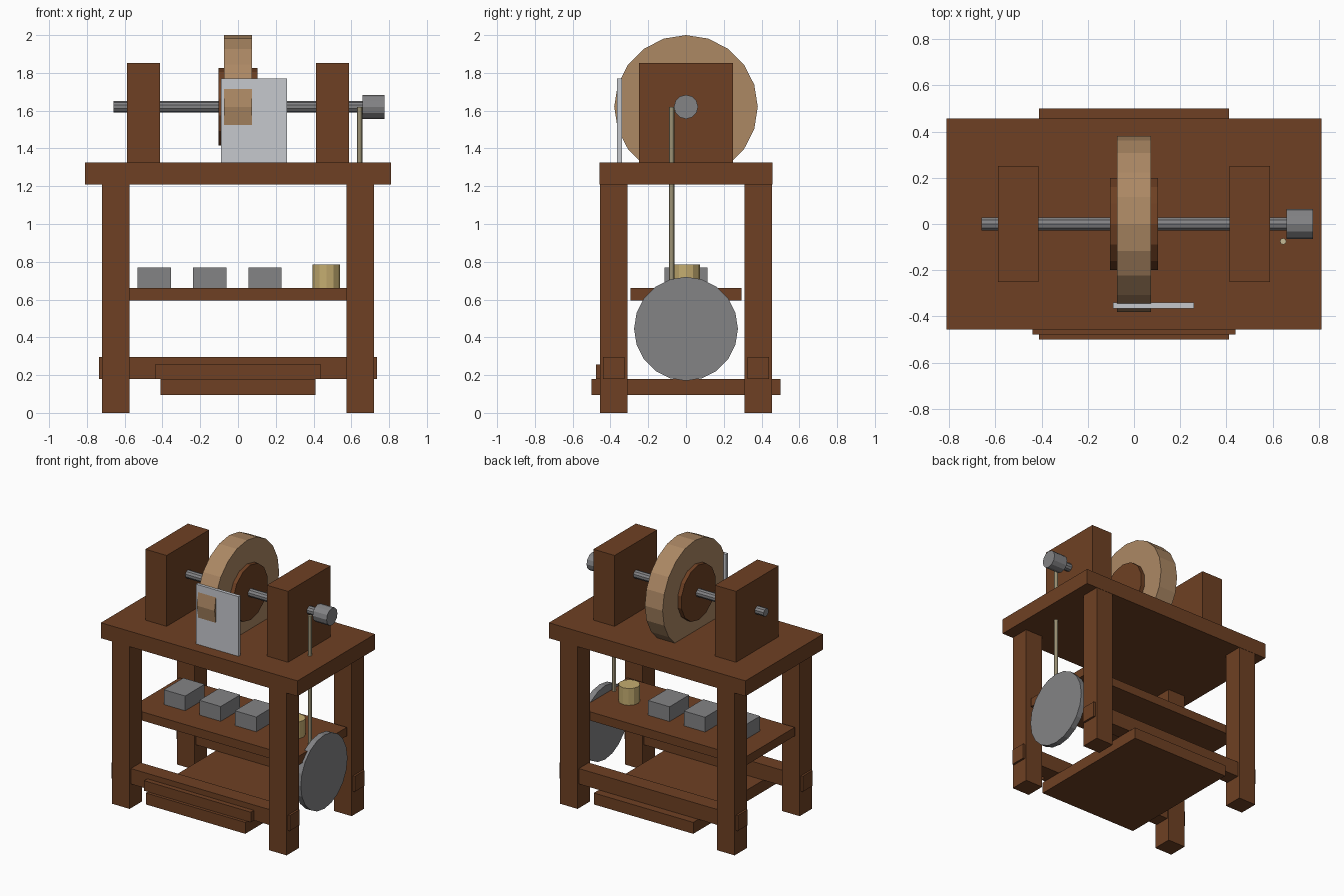
import bpy, bmesh
from math import sin, cos, pi

if "Cube" in bpy.data.objects:
    bpy.data.objects.remove(bpy.data.objects["Cube"])


def srgb(name, r, g, b):
    m = bpy.data.materials.new(name)
    lin = [(c / 255 / 12.92) if c < 10 else ((c / 255 + 0.055) / 1.055) ** 2.4 for c in (r, g, b)]
    m.diffuse_color = (*lin, 1)
    m.use_nodes = True
    m.node_tree.nodes["Principled BSDF"].inputs["Base Color"].default_value = m.diffuse_color
    return m


WOOD = srgb("dark brown wood", 110, 64, 35)
STONE = srgb("tan grindstone", 172, 136, 100)
METAL = srgb("grey metal", 131, 131, 133)
STEEL = srgb("pale steel", 198, 200, 206)
BRASS = srgb("brass", 196, 172, 112)
ROPE = srgb("pale cord", 198, 186, 150)


def finish(name, bm, mat):
    bmesh.ops.recalc_face_normals(bm, faces=bm.faces)
    me = bpy.data.meshes.new(name)
    bm.to_mesh(me)
    bm.free()
    me.materials.append(mat)
    ob = bpy.data.objects.new(name, me)
    bpy.context.collection.objects.link(ob)
    return ob


def box(name, x, y, z, mat=WOOD):
    """Box given by (min, max) on each axis."""
    bm = bmesh.new()
    bmesh.ops.create_cube(bm, size=1)
    for v in bm.verts:
        v.co = [(a + b) / 2 + c * (b - a) for c, (a, b) in zip(v.co, (x, y, z))]
    return finish(name, bm, mat)


def cyl(name, axis, span, centre, radius, sides, mat):
    """Flat-sided cylinder along x (centre = y, z) or z (centre = x, y)."""
    bm = bmesh.new()
    rings = []
    for s in span:
        ring = []
        for i in range(sides):
            t = 2 * pi * i / sides
            a, b = centre[0] + radius * sin(t), centre[1] + radius * cos(t)
            ring.append(bm.verts.new((s, a, b) if axis == 'x' else (a, b, s)))
        rings.append(ring)
        bm.faces.new(ring)
    for i in range(sides):
        j = (i + 1) % sides
        bm.faces.new((rings[0][i], rings[0][j], rings[1][j], rings[1][i]))
    return finish(name, bm, mat)


def span(s, a, b):
    return tuple(sorted((s * a, s * b)))


# Frame: top, legs, long rails, bearing blocks
box("table_top", (-.81, .81), (-.457, .457), (1.21, 1.325))
for sy, fb in ((-1, "front"), (1, "back")):
    for sx, lr in ((-1, "left"), (1, "right")):
        box(f"{fb}_{lr}_leg", span(sx, .575, .72), span(sy, .31, .455), (0, 1.21))
    box(f"{fb}_rail", (-.735, .735), span(sy, .325, .44), (.18, .295))
for sx, lr in ((-1, "left"), (1, "right")):
    box(f"{lr}_bearing_block", span(sx, .413, .588), (-.25, .25), (1.325, 1.853))

# Treadle board with its front strip, and the shelf
box("treadle_board", (-.41, .41), (-.5, .5), (.095, .18))
box("treadle_strip", (-.44, .44), (-.477, -.42), (.18, .255))
box("shelf", (-.69, .69), (-.295, .295), (.595, .66))

# Grinding wheel on its axle
AX = (0, 1.62)
cyl("grindstone", 'x', (-.073, .073), AX, .38, 20, STONE)
cyl("wheel_hub", 'x', (-.103, .103), AX, .205, 14, WOOD)
cyl("axle", 'x', (-.66, .67), AX, .03, 10, METAL)
cyl("axle_pulley", 'x', (.66, .775), AX, .064, 12, METAL)
box("guard_plate", (-.09, .26), (-.365, -.34), (1.325, 1.77), STEEL)

# Drive: flywheel and connecting rod
cyl("flywheel", 'x', (.667, .71), (0, .445), .275, 20, METAL)
cyl("drive_rod", 'z', (.445, 1.62), (.645, -.075), .014, 8, ROPE)

# Things on the shelf
for i, x in enumerate((-.443, -.15, .143)):
    box(f"whetstone_{i + 1}", (x - .088, x + .088), (-.115, .115), (.66, .77), METAL)
cyl("brass_cup", 'z', (.66, .785), (.468, 0), .073, 12, BRASS)
